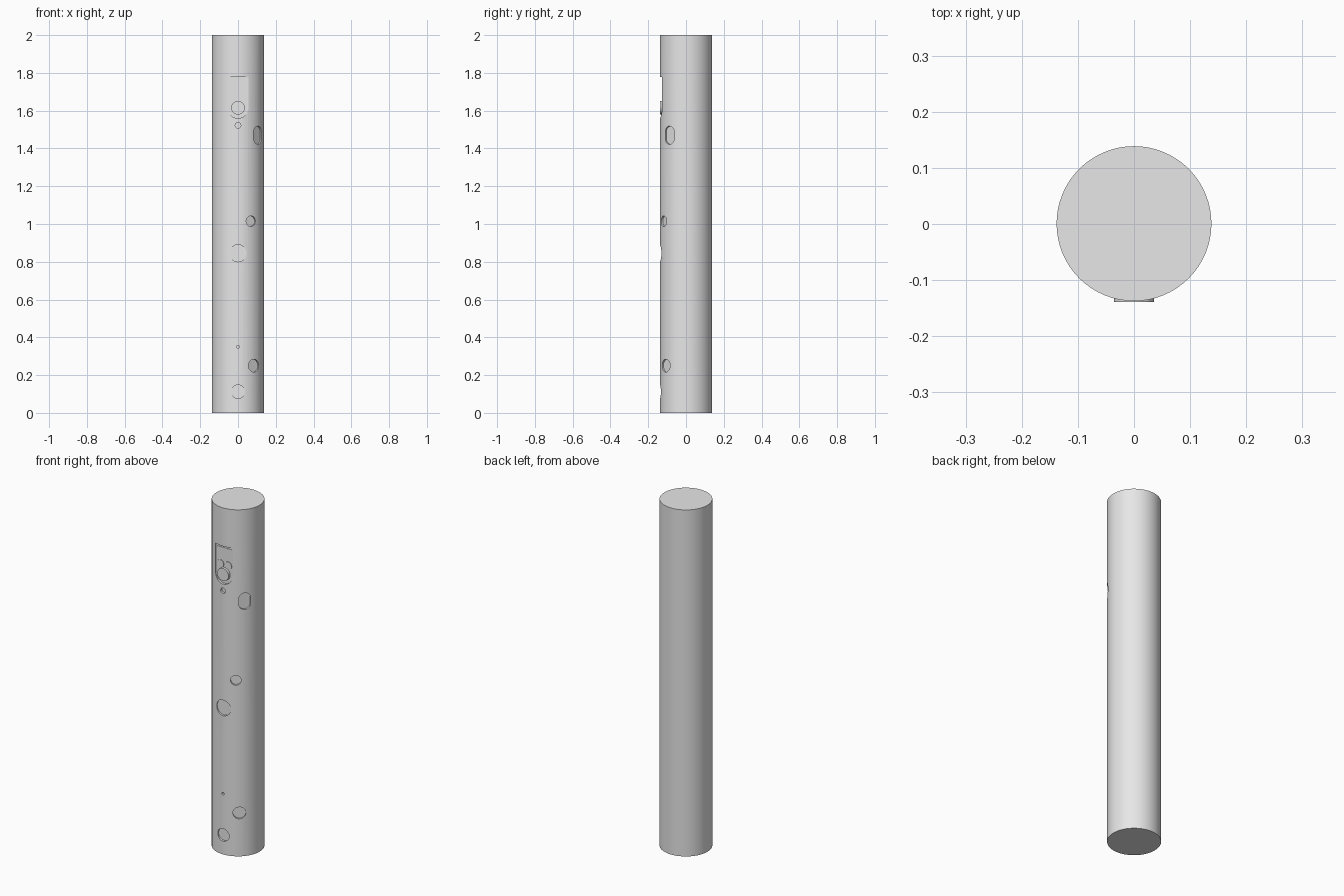
import bpy, bmesh, math
from mathutils import Vector

RADIUS, HEIGHT, AXIS_Y = 0.138, 2.0, 0.0007

start_cube = bpy.data.objects.get("Cube")
if start_cube:
    bpy.data.objects.remove(start_cube)

grey = bpy.data.materials.new("plain_grey")
grey.use_nodes = True
grey.diffuse_color = (0.8, 0.8, 0.8, 1)
grey.node_tree.nodes["Principled BSDF"].inputs["Base Color"].default_value = (0.8, 0.8, 0.8, 1)


def arc(r, cz, start, end, steps=20):
    """Points on an arc, angles in degrees."""
    angles = [math.radians(start + (end - start) * i / steps) for i in range(steps + 1)]
    return [(r * math.cos(t), cz + r * math.sin(t)) for t in angles]


def slot(r, half_height):
    """Upright oval outline; a circle when half_height equals r."""
    c = half_height - r
    if c == 0:
        return arc(r, 0, 0, 360, 40)[:-1]
    return arc(r, c, 0, 180) + arc(r, -c, 180, 360)


def box(w, h):
    return [(-w, -h), (w, -h), (w, h), (-w, h)]


def add_prism(bm, outline, z, inner, outer, angle=0, shift=0):
    """Prism pointing outward from the axis, angle measured from the front."""
    a = math.radians(angle)
    out = Vector((math.sin(a), -math.cos(a), 0))
    side = Vector((math.cos(a), math.sin(a), 0))
    base = Vector((0, AXIS_Y, z))
    rings = [[bm.verts.new(base + out * d + side * (u + shift) + Vector((0, 0, v)))
              for u, v in outline] for d in (inner, outer)]
    bm.faces.new(rings[0])
    bm.faces.new(rings[1])
    n = len(outline)
    for i in range(n):
        j = (i + 1) % n
        bm.faces.new((rings[0][i], rings[0][j], rings[1][j], rings[1][i]))


def make_object(name, bm):
    bmesh.ops.recalc_face_normals(bm, faces=bm.faces)
    mesh = bpy.data.meshes.new(name)
    bm.to_mesh(mesh)
    bm.free()
    mesh.materials.append(grey)
    obj = bpy.data.objects.new(name, mesh)
    bpy.context.scene.collection.objects.link(obj)
    return obj


def smooth(obj):
    bpy.ops.object.select_all(action="DESELECT")
    obj.select_set(True)
    bpy.context.view_layer.objects.active = obj
    bpy.ops.object.shade_smooth_by_angle(angle=math.radians(30))


# Column
bm = bmesh.new()
bmesh.ops.create_cone(bm, cap_ends=True, segments=64, radius1=RADIUS, radius2=RADIUS, depth=HEIGHT)
bmesh.ops.translate(bm, verts=bm.verts, vec=(0, AXIS_Y, HEIGHT / 2))
column = make_object("column", bm)

# Recess cutters: control panel with a rounded foot, then the holes
PANEL_Z, FLOOR, OUTSIDE = 1.615, 0.124, 0.2
bm = bmesh.new()
panel = arc(0.055, 0, 180, 360) + [(0.055, 0.163), (-0.055, 0.163)]
add_prism(bm, panel, PANEL_Z, FLOOR, OUTSIDE)
holes = [  # radius, half height, z, angle
    (0.015, 0.015, 1.522, 0),
    (0.045, 0.045, 0.845, 0),
    (0.008, 0.008, 0.35, 0),
    (0.036, 0.036, 0.112, 0),
    (0.031, 0.048, 1.47, 50),
    (0.028, 0.028, 1.015, 30),
    (0.034, 0.034, 0.25, 38),
]
for r, half, z, angle in holes:
    add_prism(bm, slot(r, half), z, RADIUS - 0.012, OUTSIDE, angle)
cutter = make_object("recess_cutter", bm)
cutter.hide_render = True

# Cut the recesses into the column
cut = column.modifiers.new("recesses", "BOOLEAN")
cut.operation, cut.solver, cut.object = "DIFFERENCE", "EXACT", cutter
depsgraph = bpy.context.evaluated_depsgraph_get()
column.data = bpy.data.meshes.new_from_object(column.evaluated_get(depsgraph))
column.modifiers.clear()
bpy.data.objects.remove(cutter)
smooth(column)

# Control panel details
parts = [  # name, outline, z, outer distance, sideways shift
    ("screen", box(0.045, 0.03), 1.735, FLOOR + 0.002, 0),
    ("left_button", slot(0.022, 0.022), 1.668, FLOOR + 0.003, 0.025),
    ("right_button", slot(0.022, 0.022), 1.668, FLOOR + 0.003, -0.025),
    ("main_button", slot(0.036, 0.036), PANEL_Z, RADIUS + 0.0013, 0),
]
for name, outline, z, outer, shift in parts:
    bm = bmesh.new()
    add_prism(bm, outline, z, FLOOR - 0.004, outer, 0, shift)
    smooth(make_object(name, bm))
